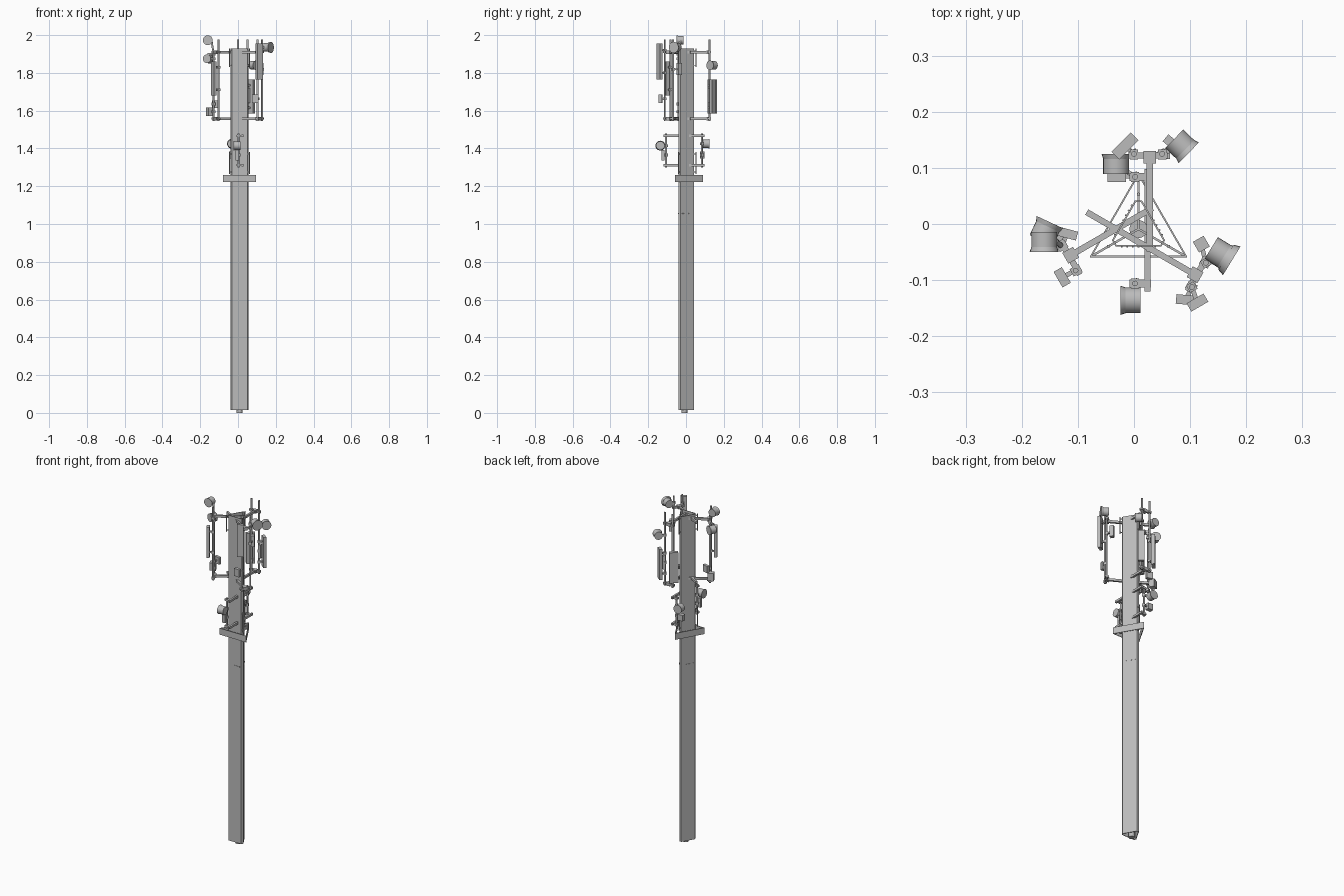
import bpy, bmesh
from math import radians, sin, cos, sqrt
from mathutils import Vector, Matrix

cube = bpy.data.objects.get("Cube")
if cube:
    bpy.data.objects.remove(cube)

steel = bpy.data.materials.new("galvanised_grey")
steel.use_nodes = True
GREY = (0.5, 0.5, 0.5, 1)
steel.diffuse_color = GREY
steel.node_tree.nodes["Principled BSDF"].inputs["Base Color"].default_value = GREY

CENTRE = Vector((0.008, -0.009, 0))


def finish(name, bm):
    bmesh.ops.recalc_face_normals(bm, faces=bm.faces)
    mesh = bpy.data.meshes.new(name)
    bm.to_mesh(mesh)
    bm.free()
    mesh.materials.append(steel)
    ob = bpy.data.objects.new(name, mesh)
    bpy.context.collection.objects.link(ob)
    return ob


def box(name, pos, size, yaw=0):
    bm = bmesh.new()
    m = Matrix.Translation(pos) @ Matrix.Rotation(radians(yaw), 4, 'Z') @ Matrix.Diagonal((*size, 1))
    bmesh.ops.create_cube(bm, size=1, matrix=m)
    return finish(name, bm)


def tube(name, a, b, r, r2=None, sides=12):
    a, b = Vector(a), Vector(b)
    d = b - a
    m = Matrix.Translation((a + b) / 2) @ d.to_track_quat('Z', 'Y').to_matrix().to_4x4()
    bm = bmesh.new()
    bmesh.ops.create_cone(bm, cap_ends=True, segments=sides, radius1=r,
                          radius2=r if r2 is None else r2, depth=d.length, matrix=m)
    return finish(name, bm)


def beam(name, a, b, width=0.011, height=0.013):
    a, b = Vector(a), Vector(b)
    d = b - a
    ob = box(name, (a + b) / 2, (d.length, width, height))
    ob.data.transform(Matrix.Translation(-(a + b) / 2))
    ob.data.transform(Matrix.Translation((a + b) / 2) @ d.to_track_quat('X', 'Z').to_matrix().to_4x4())
    return ob


def triangle(inradius, trim):
    """Triangle outline with corners cut off at distance trim from the centre."""
    pts = []
    half = (2 * inradius - trim) * sqrt(3)
    for k in range(3):
        ang = radians(90 + 120 * k)
        out = Vector((cos(ang), sin(ang), 0))
        side = Vector((-sin(ang), cos(ang), 0))
        pts += [CENTRE + out * trim - side * half / 3, CENTRE + out * trim + side * half / 3]
    return pts


def shell(name, inradius, trim, wall, z0, z1):
    bm = bmesh.new()
    loops = []
    for inset, z in ((0, z0), (0, z1), (wall, z1), (wall, z0)):
        loops.append([bm.verts.new((p.x, p.y, z)) for p in triangle(inradius - inset, trim - inset)])
    for a, b in zip(loops, loops[1:] + loops[:1]):
        for i in range(len(a)):
            j = (i + 1) % len(a)
            bm.faces.new((a[i], a[j], b[j], b[i]))
    return finish(name, bm)


def drum(name, pos, aim, r=0.023, depth=0.034, rim=0.026):
    """Drum dish with a flared rim on the side it aims at."""
    pos, aim = Vector(pos), Vector(aim).normalized()
    tube(name, pos - aim * depth / 2, pos + aim * depth / 2, r, sides=24)
    tube(name + "_rim", pos + aim * depth * 0.3, pos + aim * (depth / 2 + 0.002), r, rim, sides=24)


def at(angle, forward, right, z):
    """Point in the frame of an arm that leaves the tower at the given angle."""
    f = Vector((cos(radians(angle)), sin(radians(angle)), 0))
    return CENTRE + f * forward + Vector((f.y, -f.x, 0)) * right + Vector((0, 0, z))


# Three-sided mast, collar and foot
shell("mast", 0.031, 0.051, 0.003, 0.015, 1.93)
shell("collar", 0.0505, 0.1, 0.003, 1.222, 1.26)
tube("foot_pole", CENTRE, CENTRE + Vector((0, 0, 1.9)), 0.016, sides=24)
for k in range(3):
    ang = 90 + 120 * k
    for z in (0.03, 1.24, 1.9):
        beam("inner_spoke", at(ang, 0, 0, z), at(ang, 0.05, 0, z), 0.004, 0.006)
    beam("collar_spoke", at(ang, 0.05, 0, 1.24), at(ang, 0.096, 0, 1.24), 0.004, 0.02)
    # Corner rails and face bolts along the seam
    for low, high in ((1.265, 1.38), (1.83, 1.93)):
        tube("corner_rail", at(ang, 0.062, 0, low), at(ang, 0.062, 0, high), 0.003, sides=8)
        for z in (low + 0.01, high - 0.01):
            beam("rail_bracket", at(ang, 0.048, 0, z), at(ang, 0.062, 0, z), 0.004, 0.004)
    for i in range(-3, 4):
        box("seam_bolt", at(ang + 60, 0.0315, i * 0.01, 1.055), (0.003, 0.003, 0.004), ang + 60)

# Upper mounts: pinwheel of three arms, each with two poles
poles = {}
for label, ang, tail in (("back", 90, -0.04), ("right", -30, -0.095), ("left", 210, -0.04)):
    for z in (1.558, 1.91):
        beam(label + "_arm", at(ang, tail, 0.02, z), at(ang, 0.138, 0.02, z))
        beam(label + "_crossbar", at(ang, 0.131, -0.018, z), at(ang, 0.131, 0.052, z), 0.011, 0.011)
        box(label + "_arm_plate", at(ang, 0.128, 0.02, z), (0.022, 0.022, 0.018), ang)
    for i, r in enumerate((-0.008, 0.042)):
        top = 1.91 if (label, i) == ("left", 1) else 1.976
        tube(label + "_pole", at(ang, 0.134, r, 1.545), at(ang, 0.134, r, top), 0.005)
        poles[label, i] = at(ang, 0.134, r, 0)
        for z in (1.558, 1.91):
            box("pole_clamp", at(ang, 0.133, r, z), (0.018, 0.015, 0.012), ang)

# Lower mounts: one short arm to the front and one to the back
for label, y, px in (("low_front", -0.106, 0.002), ("low_back", 0.084, 0.002)):
    s = 1 if y > 0 else -1
    for z in (1.312, 1.467):
        beam(label + "_arm", (0.024, 0, z), (0.024, y + s * 0.014, z))
        beam(label + "_crossbar", (-0.008, y, z), (0.03, y, z), 0.014, 0.011)
        box("pole_clamp", (px, y, z), (0.014, 0.018, 0.012))
    tube(label + "_pole", (px, y, 1.3), (px, y, 1.478), 0.005)
    poles[label, 0] = Vector((px, y, 0))


def bracket(key, x, y, z):
    p = poles[key] + Vector((0, 0, z))
    beam("bracket", p, (x, y, z), 0.008, 0.008)
    box("bracket_clamp", p, (0.015, 0.015, 0.014), 30)


# Tall panels and small radio boxes: pole, x, y, z, size, yaw
gear = (
    ("panel", ("back", 0), -0.016, 0.139, 1.675, (0.048, 0.02, 0.18), 45),
    ("panel", ("back", 1), 0.07, 0.142, 1.675, (0.036, 0.016, 0.18), -40),
    ("panel", ("right", 1), 0.113, -0.14, 1.86, (0.035, 0.017, 0.19), 30),
    ("panel", ("left", 0), -0.128, -0.095, 1.77, (0.017, 0.032, 0.18), 30),
    ("radio", ("back", 1), 0.056, 0.124, 1.68, (0.016, 0.016, 0.08), 0),
    ("radio", ("right", 1), 0.092, -0.135, 1.663, (0.034, 0.017, 0.045), -5),
    ("radio", ("right", 0), 0.12, -0.036, 1.82, (0.022, 0.022, 0.065), 30),
    ("radio", ("left", 1), -0.119, -0.017, 1.635, (0.036, 0.016, 0.04), -15),
    ("radio", ("left", 1), -0.147, -0.022, 1.595, (0.034, 0.03, 0.045), 25),
    ("radio", ("low_front", 0), -0.004, -0.122, 1.365, (0.018, 0.014, 0.055), 0),
    ("radio", ("low_back", 0), -0.031, 0.087, 1.365, (0.033, 0.024, 0.035), 0),
)
for name, key, x, y, z, size, yaw in gear:
    box(name, (x, y, z), size, yaw)
    for dz in ((-0.06, 0.06) if name == "panel" else (0,)):
        bracket(key, x, y, z + dz)

# Dishes: pole, x, y, z, aim
dishes = (
    (("left", 1), -0.16, -0.031, 1.973, (0, -1, 0)),
    (("left", 1), -0.158, -0.014, 1.875, (0.42, 0.9, 0)),
    (("right", 0), 0.152, -0.052, 1.935, (0.85, -0.52, 0)),
    (("back", 1), 0.084, 0.14, 1.84, (0.72, -0.7, 0)),
    (("low_front", 0), -0.005, -0.136, 1.415, (-1, 0, 0)),
    (("low_back", 0), -0.032, 0.106, 1.425, (0, 1, 0)),
)
for key, x, y, z, aim in dishes:
    drum("dish", (x, y, z), aim)
    bracket(key, x, y, min(z, 1.9) if key == ("left", 1) else z)
# Deep shroud on the right-hand dish
out = Vector((0.85, -0.52, 0)).normalized()
hub = Vector((0.152, -0.052, 1.935))
tube("dish_shroud", hub + out * 0.014, hub + out * 0.026, 0.026, 0.03, 24)
tube("high_dish_stem", poles["left", 1] + Vector((0, 0, 1.9)), (-0.14, -0.03, 1.973), 0.005)

bpy.ops.object.select_all(action='DESELECT')
for ob in bpy.context.scene.objects:
    if ob.type == 'MESH' and ob.name.startswith(("dish", "foot")):
        ob.select_set(True)
        bpy.context.view_layer.objects.active = ob
bpy.ops.object.shade_smooth_by_angle(angle=radians(35))
